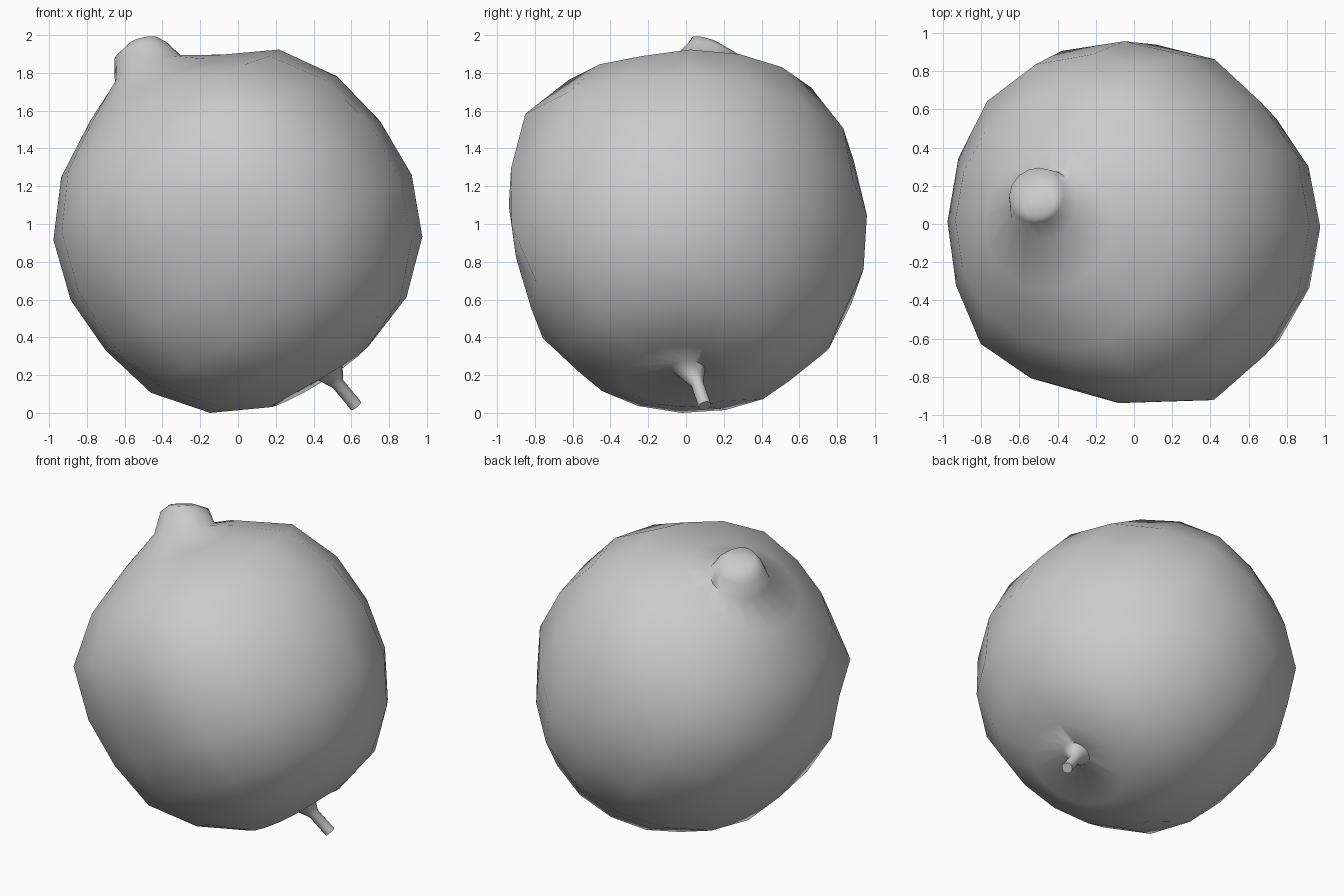
import bpy, bmesh, math
from mathutils import Vector

SIDES = 16
CENTRE = Vector((0, 0, 0.97))
AXIS = Vector((-0.5, 0.03, 0.865)).normalized()

cube = bpy.data.objects.get("Cube")
if cube:
    bpy.data.objects.remove(cube, do_unlink=True)

mat = bpy.data.materials.new("plain_grey")
mat.use_nodes = True
grey = (0.6, 0.6, 0.6, 1)
mat.diffuse_color = grey
mat.node_tree.nodes["Principled BSDF"].inputs["Base Color"].default_value = grey

# Soft dents and swellings of the skin: direction, amount
BUMPS = [
    ((0, 0.7, 0.72), 0.05), ((0, -0.72, 0.72), 0.07), ((0, -0.9, 0.4), 0.03),
    ((0, -1, -0.15), -0.09), ((0.6, 0, -0.67), -0.05), ((0.35, -0.94, 0), 0.05),
    ((-0.42, -0.82, 0), -0.06), ((-0.65, -0.74, 0.1), 0.08), ((0.7, 0.6, 0), -0.05),
    ((0, 1, 0), -0.02), ((-0.6, 0.78, 0), 0.02), ((-0.7, 0.7, 0.3), 0.02),
    ((-0.15, -0.1, 0.98), -0.06), ((0.15, 0.1, 0.97), 0.03), ((0.25, 0, -0.9), -0.03),
    ((-0.8, 0, -0.6), -0.04), ((-0.5, 0.5, -0.7), -0.03),
    ((-0.5, -0.78, -0.35), -0.05), ((0.55, 0.55, 0.6), -0.02),
    ((0.42, 0.72, 0.5), -0.03), ((0.25, -0.74, -0.61), -0.03),
    ((0, -0.45, -0.88), -0.02), ((0.8, 0, -0.5), -0.02), ((0.75, 0, 0.55), -0.025),
]


def skin(direction):
    radius = 0.98
    for d, amount in BUMPS:
        gap = direction.angle(Vector(d))
        radius += amount * math.exp(-(gap / 0.35) ** 2)
    return CENTRE + direction * radius


def ring(centre, normal, radius):
    n = Vector(normal).normalized()
    u = Vector((0, 1, 0)).cross(n).normalized()
    v = n.cross(u)
    angles = [math.tau * i / SIDES for i in range(SIDES)]
    return [Vector(centre) + radius * (u * math.cos(a) + v * math.sin(a)) for a in angles]


# Crown knob at the top, leaning backwards
rings = [
    ring((-0.5, 0.11, 1.98), (-0.2, 0.25, 0.9), 0.08),
    ring((-0.51, 0.15, 1.925), (-0.25, 0.25, 0.9), 0.15),
    ring((-0.475, 0.1, 1.83), (-0.35, 0.2, 0.9), 0.19),
]

# Round body
for step in range(8):
    t = math.radians(23 + step * 19.7)
    circle = ring(AXIS * math.cos(t), AXIS, math.sin(t))
    rings.append([skin(p.normalized()) for p in circle])

# Flared stalk at the bottom
STALK = Vector((-0.62, -0.25, 0.74))
rings += [
    ring((0.475, 0.01, 0.245), AXIS, 0.09),
    ring((0.53, 0.06, 0.165), STALK, 0.034),
    ring((0.625, 0.1, 0.05), STALK, 0.034),
]

# Bridge the rings and close both ends
bm = bmesh.new()
loops = [[bm.verts.new(p) for p in r] for r in rings]
for a, b in zip(loops, loops[1:]):
    for i in range(SIDES):
        j = (i + 1) % SIDES
        bm.faces.new((a[i], b[i], b[j], a[j]))
bm.faces.new(loops[0])
bm.faces.new(loops[-1])
bmesh.ops.recalc_face_normals(bm, faces=bm.faces)

# Rest on the ground
low = min(v.co.z for v in bm.verts)
bmesh.ops.translate(bm, verts=bm.verts, vec=(0, 0, -low))

mesh = bpy.data.meshes.new("fruit")
bm.to_mesh(mesh)
bm.free()
mesh.materials.append(mat)
fruit = bpy.data.objects.new("fruit", mesh)
bpy.context.collection.objects.link(fruit)
bpy.context.view_layer.objects.active = fruit
fruit.select_set(True)
bpy.ops.object.shade_smooth_by_angle(angle=math.radians(75))
